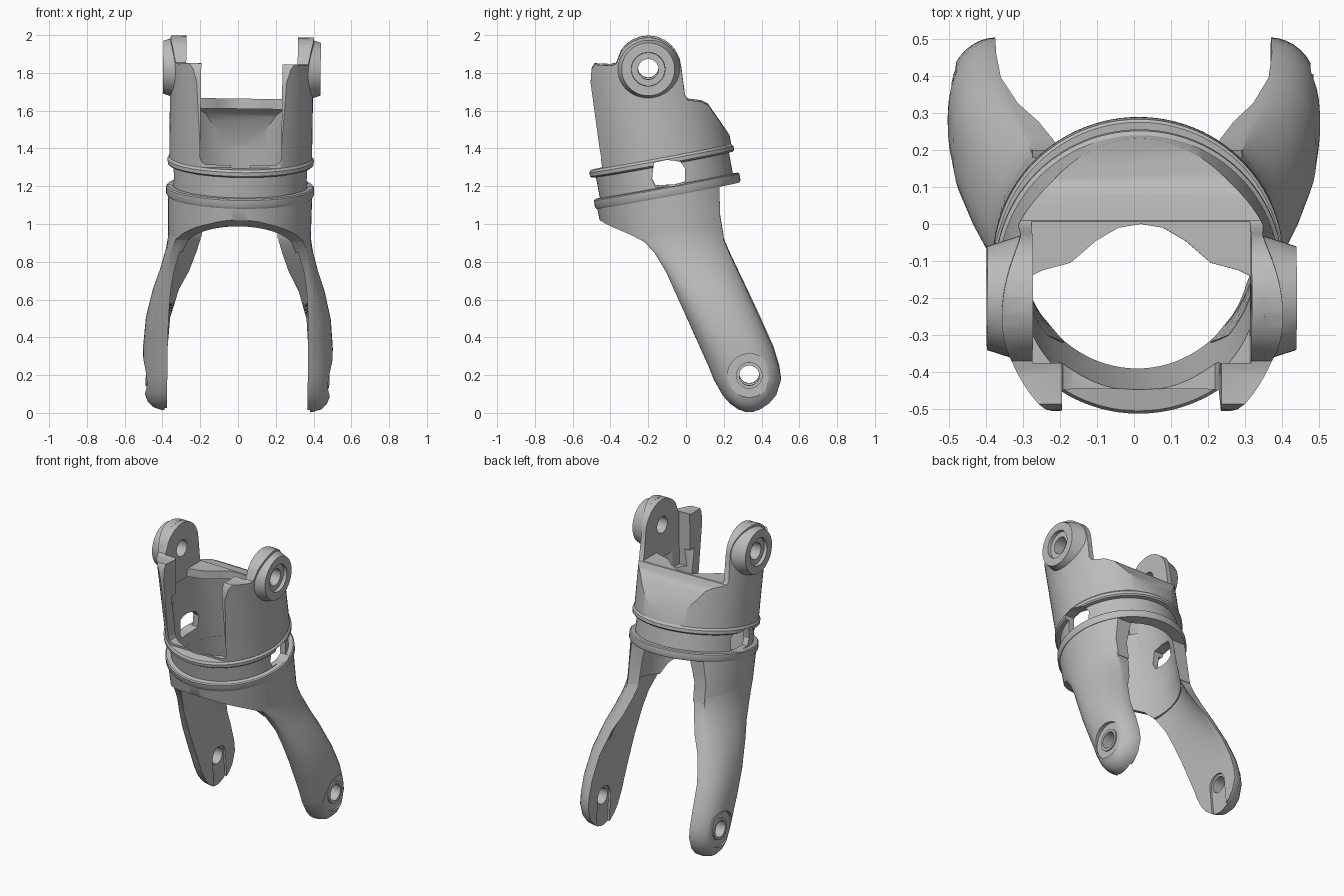
import bpy, bmesh, math
from mathutils import Matrix, Vector

if "Cube" in bpy.data.objects:
    bpy.data.objects.remove(bpy.data.objects["Cube"])

grey = bpy.data.materials.new("satin grey")
grey.diffuse_color = (0.5, 0.5, 0.5, 1)
grey.use_nodes = True
grey.node_tree.nodes["Principled BSDF"].inputs["Base Color"].default_value = grey.diffuse_color
TILT = (Matrix.Translation((0, -0.1, 1.18)) @ Matrix.Rotation(math.radians(10.5), 4, 'X'))


def finish(name, bm, mat=None):
    if mat:
        bm.transform(mat)
    bmesh.ops.remove_doubles(bm, verts=bm.verts, dist=1e-5)
    bmesh.ops.recalc_face_normals(bm, faces=bm.faces)
    me = bpy.data.meshes.new(name)
    bm.to_mesh(me)
    bm.free()
    me.materials.append(grey)
    ob = bpy.data.objects.new(name, me)
    bpy.context.collection.objects.link(ob)
    return ob


def prism(name, pts, axis, a, b):
    """Extrude a polygon: axis 'x' takes (y, z) points, axis 'z' takes (x, y) points."""
    bm = bmesh.new()
    put = (lambda p, h: (h, *p)) if axis == 'x' else (lambda p, h: (*p, h))
    lo = [bm.verts.new(put(p, a)) for p in pts]
    hi = [bm.verts.new(put(p, b)) for p in pts]
    bm.faces.new(lo)
    bm.faces.new(hi)
    for i in range(len(pts)):
        j = (i + 1) % len(pts)
        bm.faces.new((lo[i], lo[j], hi[j], hi[i]))
    return finish(name, bm)


def lathe(name, prof, mat, closed=True, n=96):
    """Revolve an (r, z) profile; closed profiles make a tube, open ones a solid."""
    bm = bmesh.new()
    rings = [[bm.verts.new((r * math.cos(t * math.tau / n), r * math.sin(t * math.tau / n), z))
              for t in range(n)] for r, z in prof]
    for k in range(len(prof) if closed else len(prof) - 1):
        A, B = rings[k], rings[(k + 1) % len(prof)]
        for i in range(n):
            j = (i + 1) % n
            bm.faces.new((A[i], A[j], B[j], B[i]))
    if not closed:
        bm.faces.new(rings[0])
        bm.faces.new(rings[-1])
    return finish(name, bm, mat)


def rod(name, y, z, x0, x1, r0, r1=None):
    """Round bar or cone along x."""
    mat = Matrix.Translation((0, y, z)) @ Matrix.Rotation(math.pi / 2, 4, 'Y')
    return lathe(name, [(r0, x0), (r1 or r0, x1)], mat, closed=False, n=48)


def boolean(ob, tool, op='DIFFERENCE'):
    m = ob.modifiers.new("cut", 'BOOLEAN')
    m.operation, m.object, m.solver = op, tool, 'EXACT'
    bpy.context.view_layer.objects.active = ob
    bpy.ops.object.modifier_apply(modifier=m.name)
    bpy.data.objects.remove(tool)


def window():
    pts = [(-.18, 1.24), (-.17, 1.33), (-.1, 1.345), (-.03, 1.335), (-.005, 1.3),
           (-.005, 1.22), (-.06, 1.205), (-.16, 1.2)]
    return prism("window_cutter", pts, 'x', -1, 1)


# grooved collar with two flanges
collar = lathe("grooved_collar", [(.32, -.03), (.385, -.03), (.392, -.018), (.392, .016), (.385, .022),
                                  (.358, .024), (.358, .135), (.38, .137), (.388, .145), (.388, .165),
                                  (.378, .178), (.32, .178)], TILT)
boolean(collar, window())

# skirt below the collar, trimmed to the sloping front edge
skirt = lathe("lower_skirt", [(.32, -.36), (.375, -.36), (.382, -.02), (.32, -.02)], TILT)
boolean(skirt, prism("skirt_trim", [(-.7, 1.06), (-.475, 1.045), (-.455, 1.02), (-.42, 1.0), (-.3, .95),
                                    (-.22, .91), (-.16, .85), (.2, .93), (.18, 1.05), (.175, 1.3),
                                    (-.7, 1.3)], 'x', -1, 1), 'INTERSECT')
boolean(skirt, window())

# upper sleeve with hood, front posts and lugs, from one side outline
body = lathe("upper_sleeve", [(.378, .15), (.38, 1.2)], TILT, closed=False)
arc = [(-.2 + .175 * math.cos(a), 1.818 + .175 * math.sin(a))
       for a in [math.radians(145 - 14 * k) for k in range(11)]]
outline = [(-.43, 1.2), (-.505, 1.75), (-.5, 1.82), (-.485, 1.848), (-.4, 1.843), (-.37, 1.85)] + arc + [
    (-.005, 1.68), (.01, 1.66), (.08, 1.652), (.115, 1.635), (.14, 1.6), (.245, 1.45), (.3, 1.2)]
boolean(body, prism("side_outline", outline, 'x', -1, 1), 'INTERSECT')

# flared pivot bosses outside the lugs
for s in (-1, 1):
    boolean(body, rod("boss", -.2, 1.825, s * .33, s * .417, .168, .14), 'UNION')

# hollow bore under the hood
bore = lathe("bore", [(.32, .05), (.32, 1.2)], TILT, closed=False)
boolean(bore, prism("bore_outline", [(-.8, 1.1), (-.8, 1.61), (.05, 1.61), (.09, 1.58), (.19, 1.42),
                                     (.4, 1.1)], 'x', -1, 1), 'INTERSECT')
boolean(body, bore)

# pocket between the lugs, with a bell-shaped hood edge
half = [(.295, -.375), (.295, -.14), (.265, -.125), (.19, -.105), (.12, -.045), (.06, -.01), (0, 0)]
pocket = half + [(-x, y) for x, y in half[-2::-1]]
boolean(body, prism("pocket", pocket, 'z', 1.5, 2.3))
boolean(body, prism("clearance", [(-.295, -.375), (.295, -.375), (.295, .4), (-.295, .4)], 'z', 1.664, 2.3))

# front opening with rounded lower corners
slot = [(-.215, 2.3), (-.215, 1.35), (-.205, 1.325), (-.18, 1.312),
        (.18, 1.312), (.205, 1.325), (.215, 1.35), (.215, 2.3)]
opening = prism("front_opening", slot, 'z', 0, 1)
opening.data.transform(Matrix.Translation((0, -.2, 0)) @ Matrix.Rotation(math.pi / 2, 4, 'X'))
boolean(body, opening)
boolean(body, window())
for s in (-1, 1):
    boolean(body, rod("counterbore", -.2, 1.825, s * .395, s * .5, .088, .095))
boolean(body, rod("pivot_hole", -.2, 1.825, -1, 1, .054))

# leg stations: height, front y, back y, flat inner x, flat outer x, roundness of the sleeve
STATIONS = [(1.13, -.3, .17, .37, .4, 1), (1.0, -.32, .18, .37, .4, 1), (.92, -.23, .2, .365, .41, .95),
            (.85, -.165, .23, .365, .43, .72), (.75, -.105, .277, .37, .455, .42),
            (.65, -.06, .325, .372, .478, .2), (.5, .008, .395, .373, .496, .04),
            (.35, .075, .462, .373, .502, 0), (.25, .12, .493, .373, .502, 0),
            (.18, .148, .503, .373, .5, 0), (.1, .193, .478, .373, .492, 0),
            (.055, .232, .44, .373, .475, 0), (.025, .275, .395, .373, .445, 0),
            (.01, .315, .355, .373, .4, 0)]


def leg(name, s, n=20):
    bm = bmesh.new()
    rings = []
    for z, yf, yb, xi, xo, w in STATIONS:
        yc = -.1 + (1.18 - z) * .185
        us = [-math.cos(math.pi * k / n) for k in range(n + 1)]
        outer, inner = [], []
        for u in us:
            y = (yf + yb) / 2 + u * (yb - yf) / 2
            d = (y - yc) ** 2
            flat = xi + (xo - xi) * max(0.0, 1 - abs(u) ** 2.6) ** .55
            outer.append((s * (w * math.sqrt(max(.378 ** 2 - d, .01)) + (1 - w) * flat), y, z))
            inner.append((s * (w * math.sqrt(max(.32 ** 2 - d, .01)) + (1 - w) * (xi - .001)), y, z))
        rings.append([bm.verts.new(p) for p in outer + inner[::-1]])
    m = len(rings[0])
    for A, B in zip(rings, rings[1:]):
        for i in range(m):
            j = (i + 1) % m
            bm.faces.new((A[i], A[j], B[j], B[i]))
    bm.faces.new(rings[0])
    bm.faces.new(rings[-1])
    ob = finish(name, bm)
    # axle seat outside, drop slot inside, through hole
    boolean(ob, rod("axle_seat", .335, .205, s * .478, s * .6, .115))
    boolean(ob, rod("inner_seat", .335, .205, s * .3, s * .385, .068))
    boolean(ob, prism("drop_slot", [(.268, .205), (.402, .205), (.43, -.1), (.296, -.1)], 'x',
                      s * .3, s * .385))
    boolean(ob, rod("axle_hole", .335, .205, s * .2, s * .7, .053))
    # raised lip around the hole
    lip = lathe("axle_lip", [(.053, s * .44), (.07, s * .44), (.07, s * .486), (.053, s * .486)],
                Matrix.Translation((0, .335, .205)) @ Matrix.Rotation(math.pi / 2, 4, 'Y'), n=48)
    boolean(ob, lip, 'UNION')
    return ob


left_leg = leg("left_leg", -1)
right_leg = leg("right_leg", 1)

# slight sideways lean of the whole part, then smooth shading
lean = Matrix.Translation((-.005, 0, 0)) @ Matrix.Rotation(math.radians(.8), 4, 'Y')
for ob in (collar, skirt, body, left_leg, right_leg):
    ob.data.transform(lean)
    bpy.ops.object.select_all(action='DESELECT')
    ob.select_set(True)
    bpy.context.view_layer.objects.active = ob
    bpy.ops.object.shade_smooth_by_angle(angle=math.radians(32))
